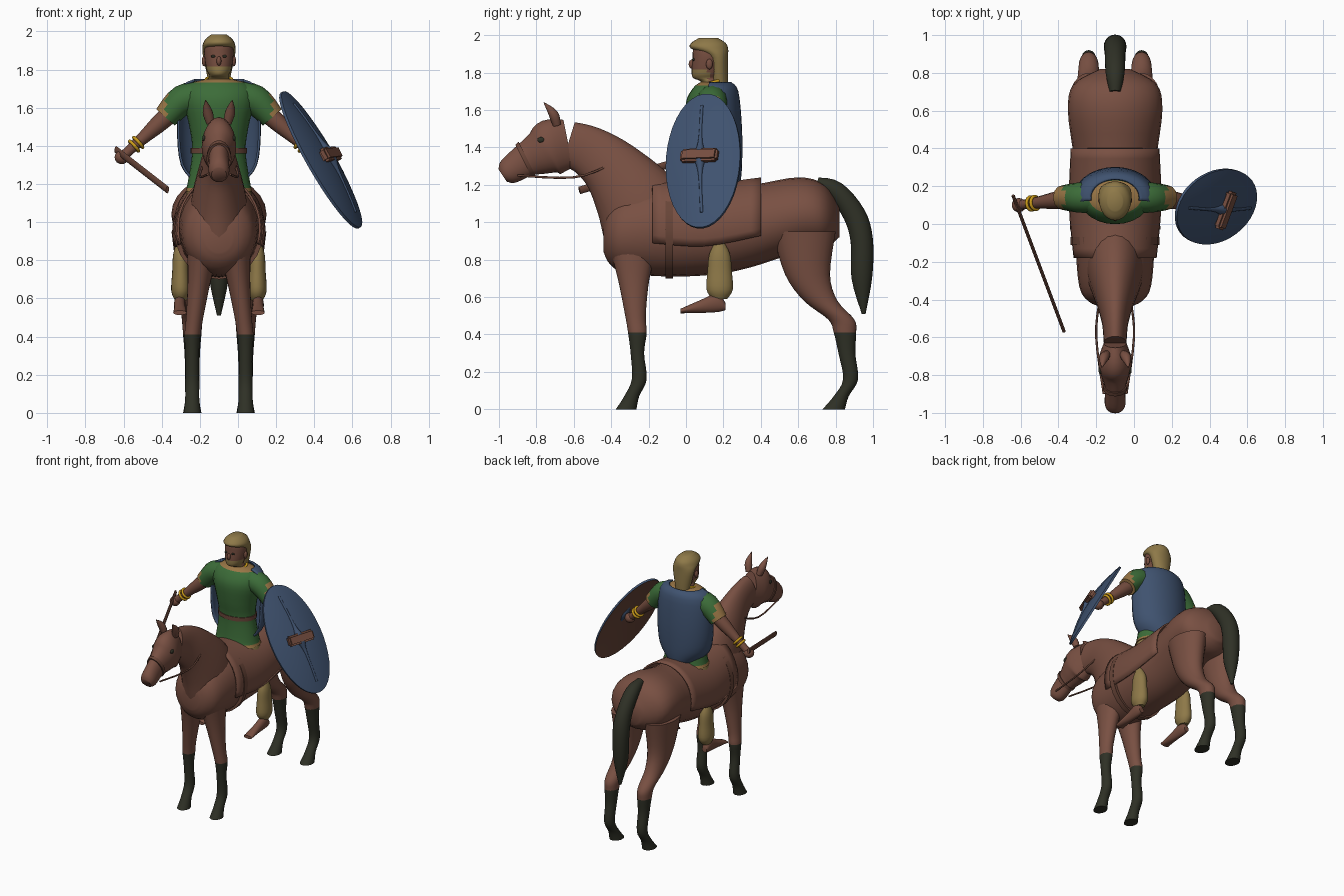
import bpy, bmesh
from math import pi, sin, cos, radians
from mathutils import Vector, Matrix

if "Cube" in bpy.data.objects:
    bpy.data.objects.remove(bpy.data.objects["Cube"])

CENTRE = -.1                      # shared centre line of horse and rider
ALONG, UP = Vector((1, 0)), Vector((0, 1))
parts = []


def material(name, red, green, blue):
    colour = (red, green, blue, 1)
    result = bpy.data.materials.new(name)
    result.use_nodes = True
    result.diffuse_color = colour
    result.node_tree.nodes["Principled BSDF"].inputs["Base Color"].default_value = colour
    return result


COAT = material("horse brown", .19, .08, .055)
DARK = material("dark hair", .028, .03, .019)
SKIN = material("skin", .18, .075, .05)
GREEN = material("tunic green", .045, .15, .04)
BLUE = material("blue cloth", .05, .085, .16)
TAN = material("blond tan", .27, .19, .065)
GOLD = material("gold", .6, .33, .01)
LEATHER = material("leather", .14, .06, .04)
TRIM = material("trim", .32, .18, .06)


def finish(name, bm, mat):
    bmesh.ops.recalc_face_normals(bm, faces=bm.faces)
    mesh = bpy.data.meshes.new(name)
    bm.to_mesh(mesh)
    bm.free()
    mesh.materials.append(mat)
    part = bpy.data.objects.new(name, mesh)
    bpy.context.collection.objects.link(part)
    parts.append(part)
    return part


def bridge(name, rings, mat, closed=True):
    """Join rows of points with quads; closed rows are capped at both ends."""
    bm = bmesh.new()
    rows = [[bm.verts.new(point) for point in ring] for ring in rings]
    count = len(rows[0])
    for low, high in zip(rows, rows[1:]):
        for i in range(count if closed else count - 1):
            j = (i + 1) % count
            bm.faces.new((low[i], low[j], high[j], high[i]))
    if closed:
        bm.faces.new(rows[0])
        bm.faces.new(rows[-1])
    return finish(name, bm, mat)


def refine(stations, steps=4):
    """Smooth curve through all stations."""
    points = [Vector(station) for station in stations]
    points = [points[0], *points, points[-1]]
    curve = []
    for a, b, c, d in zip(points, points[1:], points[2:], points[3:]):
        for t in (step / steps for step in range(steps)):
            bend = a * 2 - b * 5 + c * 4 - d
            twist = b * 3 - a - c * 3 + d
            curve.append(b + ((c - a) * t + bend * t * t + twist * t ** 3) / 2)
    return [*curve, points[-1]]


def circle(count, first=0, sweep=2 * pi):
    return [first + sweep * i / count for i in range(count)]


def direction(points, i):
    return points[min(i + 1, len(points) - 1)] - points[max(i - 1, 0)]


def loft(name, stations, mat, facing=None, x=0, lean=0, angles=circle(24), closed=True):
    """Elliptic sections at (y, z, half depth, half width), square to the path or to facing."""
    path, rings = refine(stations), []
    for i, (y, z, depth, width) in enumerate(path):
        ahead = facing or direction(path, i).to_2d().normalized()
        middle = CENTRE + x - lean * x * max(z - .4, 0)
        rings.append([(middle + width * sin(t), y - ahead.y * depth * cos(t),
                       z + ahead.x * depth * cos(t)) for t in angles])
    return bridge(name, rings, mat, closed)


def tube(name, stations, mat):
    """Round limb through (x, y, z, radius)."""
    path, rings = refine(stations), []
    for i, station in enumerate(path):
        turn = direction(path, i).to_3d().to_track_quat('Z', 'Y')
        rings.append([station.to_3d() + turn @ Vector((cos(t), sin(t), 0)) * station.w for t in circle(12)])
    return bridge(name, rings, mat)


def ball(name, place, size, mat):
    bm = bmesh.new()
    bmesh.ops.create_uvsphere(bm, u_segments=14, v_segments=8, radius=1,
                              matrix=Matrix.LocRotScale(Vector(place), None, Vector(size)))
    finish(name, bm, mat)


def hoop(name, place, axis, radius, thick, mat):
    turn = Vector(axis).to_track_quat('Z', 'Y')
    rings = []
    for a in [*circle(24), 0]:
        rings.append([Vector(place) + turn @ Vector((cos(a) * (radius + thick * cos(b)),
                      sin(a) * (radius + thick * cos(b)), thick * sin(b))) for b in circle(8)])
    bridge(name, rings, mat)


def paint(part, mat, rule):
    part.data.materials.append(mat)
    for face in part.data.polygons:
        if rule(face.center, face.normal):
            face.material_index = len(part.data.materials) - 1


def thicken(part):
    part.modifiers.new("thickness", 'SOLIDIFY').thickness = .012


# Horse body, neck, head and tail
loft("horse_body", [(-.44, .92, .08, .07), (-.41, .93, .15, .14), (-.33, .94, .21, .19), (-.1, .96, .25, .21),
                    (.15, .96, .24, .22), (.35, .98, .22, .22), (.6, 1.04, .2, .25), (.74, 1.03, .17, .22),
                    (.82, 1, .08, .08)], COAT, ALONG)
loft("horse_neck", [(-.2, 1, .26, .16), (-.28, 1.14, .22, .14), (-.4, 1.29, .165, .1), (-.52, 1.38, .135, .07),
                    (-.63, 1.42, .12, .06)], COAT)
loft("horse_head", [(-.63, 1.42, .13, .06), (-.72, 1.4, .15, .09), (-.78, 1.37, .12, .08), (-.86, 1.33, .09, .055),
                    (-.95, 1.27, .07, .055), (-.98, 1.25, .04, .04)], COAT)
loft("horse_tail", [(.7, 1.21, .03, .03), (.8, 1.17, .05, .05), (.9, 1.04, .06, .055), (.94, .9, .06, .06),
                    (.94, .7, .055, .05), (.95, .51, .01, .01)], DARK)

# Tack
thicken(loft("saddle_cloth", [(-.18, .97, .27, .22), (.1, .95, .26, .245), (.4, 1, .24, .235)], COAT, ALONG,
             angles=circle(24, -.6 * pi, 1.25 * pi), closed=False))
loft("girth_strap", [(y, .96, .26, .235) for y in (-.11, -.07)], LEATHER, ALONG)
loft("nose_band", [(-.85, 1.34, .1, .065), (-.87, 1.33, .095, .065)], LEATHER)

# Leg paths: y, z and half depth; the width follows the depth
LEGS = {"front_leg": (.9, [(-.28, .9, .14), (-.28, .7, .085), (-.27, .5, .055), (-.26, .41, .05), (-.26, .3, .036),
                           (-.25, .16, .04), (-.29, .07, .04), (-.32, 0, .055)]),
        "hind_leg": (0, [(.63, .95, .17), (.65, .72, .12), (.72, .58, .09), (.83, .48, .07), (.85, .41, .06),
                         (.86, .3, .045), (.88, .16, .04), (.83, .07, .04), (.79, 0, .06)])}

# Everything that repeats on both sides
for side, word in ((1, "left"), (-1, "right")):
    def at(x, y, z):
        return Vector((CENTRE + side * x, y, z))

    for name, (lean, path) in LEGS.items():
        leg = loft(f"{word}_{name}", [(y, z, depth, .015 + depth * .55) for y, z, depth in path], COAT, UP,
                   side * .14, lean)
        paint(leg, DARK, lambda centre, normal: centre.z < .41)
    tube(f"{word}_horse_ear", [(*at(.045, -.69, 1.52), .022), (*at(.06, -.71, 1.58), .026),
                               (*at(.07, -.76, 1.64), .002)], COAT)
    ball(f"{word}_horse_eye", at(.078, -.775, 1.44), (.01, .02, .015), DARK)
    tube(f"{word}_rein", [(*at(*spot), .006) for spot in
                          ((.06, -.9, 1.25), (.1, -.6, 1.24), (.08, -.4, 1.31), (.04, -.28, 1.38))], LEATHER)

    # Rider's legs
    loft(f"{word}_trouser_leg", [(.18, .59, .04, .03), (.18, .64, .07, .05), (.18, .74, .065, .045),
                                 (.18, .83, .055, .04), (.18, .9, .02, .02)], TAN, UP, side * .2)
    loft(f"{word}_foot", [(.21, .55, .02, .02), (.17, .57, .05, .03), (.08, .55, .035, .03),
                          (-.03, .525, .012, .035)], SKIN, ALONG, side * .205)

    # Rider's arms
    sleeve = tube(f"{word}_sleeve", [(*at(.08, .14, 1.66), .08), (*at(.19, .14, 1.64), .08),
                                     (*at(.28, .14, 1.55), .065)], GREEN)
    paint(sleeve, TRIM, lambda centre, normal: abs(centre.x - CENTRE) > .27)
    shoulder, hand = at(.2, .14, 1.62), at(.51, .1, 1.34)
    radii = (.05, .05, .045, .035, .027, .026)
    tube(f"{word}_arm", [(*shoulder.lerp(hand, i / 5), radius) for i, radius in enumerate(radii)], SKIN)
    ball(f"{word}_fist", hand, (.038, .038, .036), SKIN)
    for place in (.72, .79):
        hoop(f"{word}_bracelet", shoulder.lerp(hand, place), hand - shoulder, .035, .009, GOLD)
    ball(f"{word}_ear", at(.078, .125, 1.845), (.012, .018, .028), SKIN)
    ball(f"{word}_eye", at(.03, .04, 1.87), (.012, .008, .007), DARK)

# Rider's clothes
loft("trouser_hips", [(.14, 1.08, .15, .19), (.14, 1.22, .11, .15)], TAN, UP)
tunic = loft("tunic", [(.14, 1.16, .14, .175), (.14, 1.2, .12, .165), (.135, 1.37, .105, .14), (.13, 1.5, .12, .155),
                       (.13, 1.64, .13, .185), (.14, 1.72, .1, .16), (.14, 1.75, .06, .07)], GREEN, UP)
paint(tunic, TRIM, lambda centre, normal: not 1.18 < centre.z < 1.73)
loft("belt", [(.135, z, .112, .148) for z in (1.36, 1.39)], LEATHER, UP)
thicken(loft("cape", [(.14, 1.2, .15, .12), (.14, 1.3, .16, .2), (.14, 1.5, .16, .22), (.14, 1.7, .14, .2),
                      (.14, 1.75, .1, .13)], BLUE, UP, angles=circle(24, .45 * pi, 1.15 * pi), closed=False))
hoop("necklace", (CENTRE, .135, 1.745), (0, -.3, 1), .068, .009, GOLD)

# Rider's head
head = loft("rider_head", [(.14, 1.69, .06, .06), (.135, 1.75, .055, .055), (.11, 1.77, .07, .05),
                           (.11, 1.8, .08, .065), (.12, 1.88, .085, .077), (.12, 1.93, .08, .07),
                           (.12, 1.97, .05, .04)], SKIN, UP)
paint(head, TAN, lambda centre, normal: 1.75 < centre.z < 1.81 and centre.y < .12)
loft("hair", [(.19, 1.66, .03, .04), (.18, 1.76, .045, .06), (.17, 1.88, .055, .085), (.125, 1.93, .1, .085),
              (.12, 1.96, .09, .07), (.12, 1.985, .05, .04)], TAN, UP)
ball("nose", (CENTRE, .032, 1.845), (.013, .018, .025), SKIN)

# Sword in the right hand
hilt, tip = Vector((-.64, .15, 1.38)), Vector((-.37, -.57, 1.17))
turn = (tip - hilt).to_track_quat('Z', 'Y')
bridge("sword", [[end + turn @ Vector((.009 * cos(a), .02 * sin(a), 0)) for a in circle(8)]
                 for end in (hilt, tip)], LEATHER)

# Oval shield, domed along its outward direction
outward = Vector((.82, -.32, .47)).normalized()
down = Vector((.49, 0, -.87))
down = (down - outward * down.dot(outward)).normalized()
across = outward.cross(down)
SHORT, LONG = .21, .41


def on_shield(x, y, lift=0):
    """Point of the dome at fractions of the short and long half axes."""
    height = .045 * (1 - x * x - y * y) + lift
    return Vector((.44, .09, 1.33)) + across * x * SHORT + down * y * LONG + outward * height


def oval(size, lift):
    return [on_shield(size * cos(a), size * sin(a), lift) for a in circle(40)]


sizes = (.05, .3, .55, .75, .9, 1)
shield = bridge("shield", [oval(size, 0) for size in sizes] + [oval(size, -.015) for size in reversed(sizes)], BLUE)
paint(shield, LEATHER, lambda centre, normal: normal.dot(outward) < -.3)
tube("shield_spine", [(*on_shield(0, y / 5), .008 + .025 * max(0, 1 - abs(y) / 2) ** 2)
                      for y in range(-4, 5)], BLUE)
bm = bmesh.new()
frame = Matrix((across, down, outward)).transposed().to_4x4()
bmesh.ops.create_cube(bm, size=1, matrix=Matrix.Translation(on_shield(0, 0, .012)) @ frame
                      @ Matrix.Rotation(radians(8), 4, 'Z') @ Matrix.Diagonal((SHORT, .075, .045, 1)))
bmesh.ops.bevel(bm, geom=bm.edges[:], offset=.012, segments=2, affect='EDGES')
finish("shield_boss_plate", bm, SKIN)

# Smooth shading with crisp edges
bpy.ops.object.select_all(action='DESELECT')
for part in parts:
    part.select_set(True)
bpy.context.view_layer.objects.active = parts[0]
bpy.ops.object.shade_smooth_by_angle(angle=radians(50))
